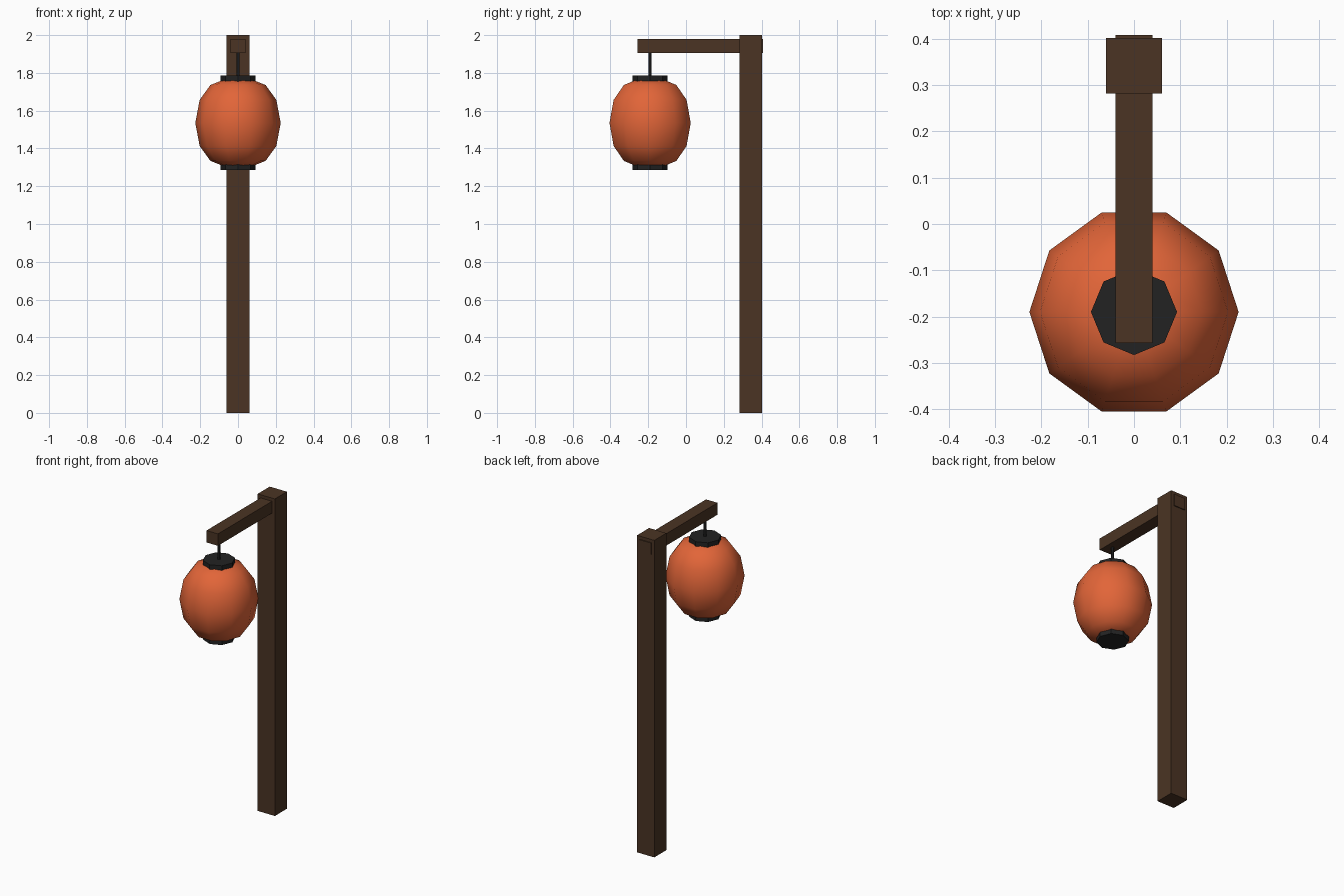
import bpy, bmesh
from math import cos, sin, tau, radians

cube = bpy.data.objects.get("Cube")
if cube:
    bpy.data.objects.remove(cube, do_unlink=True)


def material(name, rgb):
    mat = bpy.data.materials.new(name)
    mat.use_nodes = True
    mat.diffuse_color = (*rgb, 1)
    mat.node_tree.nodes["Principled BSDF"].inputs["Base Color"].default_value = (*rgb, 1)
    return mat


wood = material("dark wood", (0.069, 0.034, 0.017))
paper = material("orange paper", (0.76, 0.13, 0.04))
iron = material("black iron", (0.016, 0.016, 0.016))


def add_object(name, bm, mat):
    bmesh.ops.recalc_face_normals(bm, faces=bm.faces)
    mesh = bpy.data.meshes.new(name)
    bm.to_mesh(mesh)
    bm.free()
    mesh.materials.append(mat)
    obj = bpy.data.objects.new(name, mesh)
    bpy.context.collection.objects.link(obj)
    return obj


def box(name, low, high, mat):
    bm = bmesh.new()
    bmesh.ops.create_cube(bm, size=1)
    for v in bm.verts:
        v.co = [a + (c + 0.5) * (b - a) for a, b, c in zip(low, high, v.co)]
    return add_object(name, bm, mat)


def turned(name, profile, sides, mat):
    """Closed solid from (radius, height) rings around the lantern axis."""
    bm = bmesh.new()
    rings = [[bm.verts.new((r * cos(tau * i / sides), LANTERN_Y + r * sin(tau * i / sides), z))
              for i in range(sides)] for r, z in profile]
    for a, b in zip(rings, rings[1:]):
        for i in range(sides):
            j = (i + 1) % sides
            bm.faces.new((a[i], a[j], b[j], b[i]))
    bm.faces.new(rings[0])
    bm.faces.new(rings[-1])
    return add_object(name, bm, mat)


LANTERN_Y = -0.19
LANTERN_Z = 1.535

# Post and the arm that passes through it
box("post", (-0.06, 0.282, 0), (0.06, 0.402, 2), wood)
box("arm", (-0.04, -0.257, 1.905), (0.04, 0.408, 1.98), wood)

# Paper lantern body, mirrored about its middle
half = [(0.226, 0), (0.203, 0.122), (0.146, 0.201), (0.075, 0.229)]
profile = [(r, LANTERN_Z - h) for r, h in reversed(half[1:])] + [(r, LANTERN_Z + h) for r, h in half]
body = turned("lantern_body", profile, 10, paper)
bpy.context.view_layer.objects.active = body
body.select_set(True)
bpy.ops.object.shade_smooth_by_angle(angle=radians(60))
body.select_set(False)

# End caps and hanging cord
for name, z in (("bottom_cap", 1.285), ("top_cap", 1.755)):
    turned(name, [(0.093, z), (0.093, z + 0.03)], 8, iron)
turned("cord", [(0.009, 1.775), (0.009, 1.91)], 6, iron)
